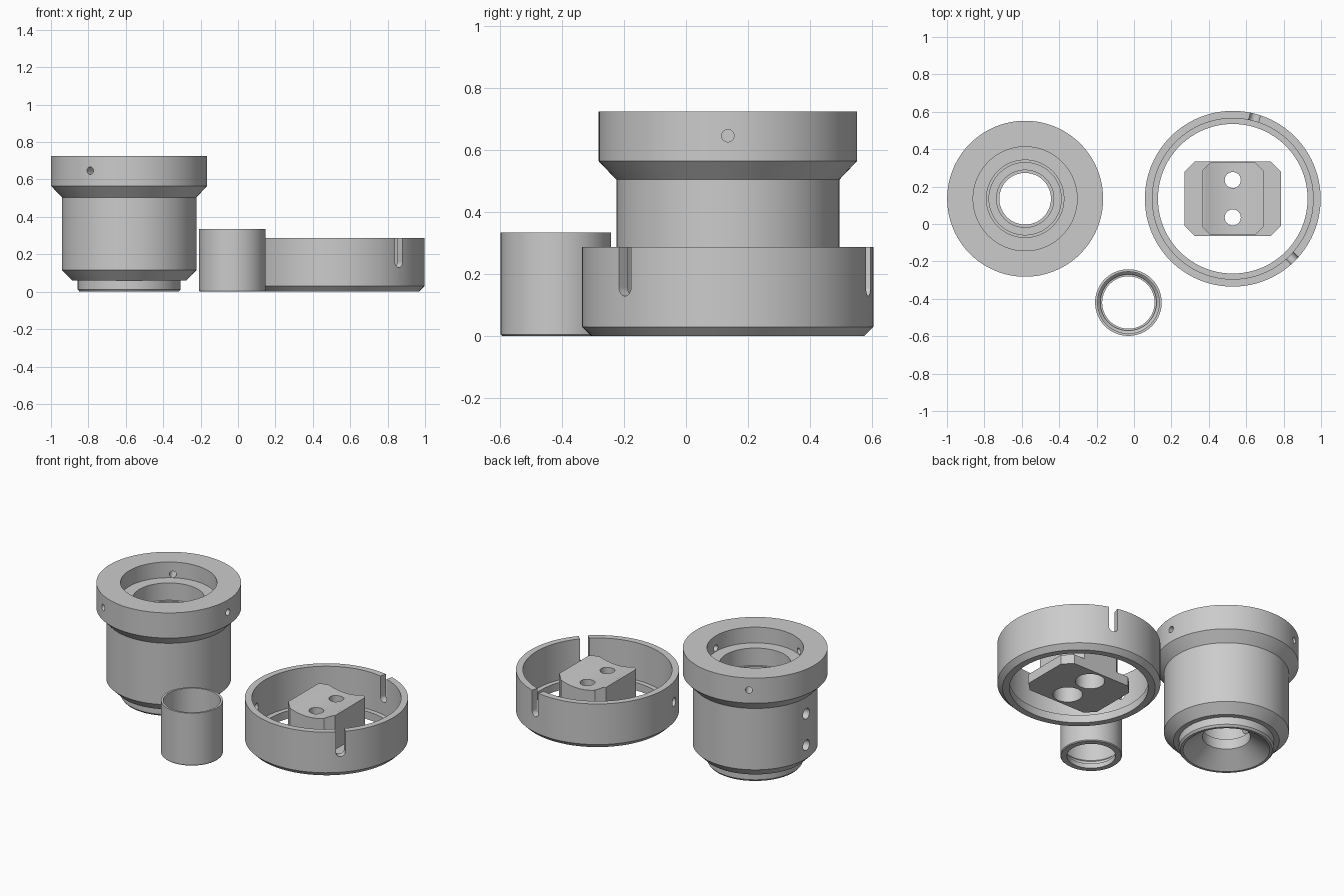
import bpy, bmesh, math
from mathutils import Matrix, Vector

if "Cube" in bpy.data.objects:
    bpy.data.objects.remove(bpy.data.objects["Cube"])

metal = bpy.data.materials.new("grey_metal")
metal.diffuse_color = (0.6, 0.6, 0.6, 1)
metal.use_nodes = True
metal.node_tree.nodes["Principled BSDF"].inputs["Base Color"].default_value = metal.diffuse_color
SEG = 96


def make_object(name, bm):
    bmesh.ops.recalc_face_normals(bm, faces=bm.faces)
    mesh = bpy.data.meshes.new(name)
    bm.to_mesh(mesh)
    bm.free()
    obj = bpy.data.objects.new(name, mesh)
    bpy.context.collection.objects.link(obj)
    return obj


def lathe(name, center, profile):
    """Revolve a closed (radius, z) outline around a vertical axis."""
    bm = bmesh.new()
    rings = []
    for i in range(SEG):
        a = 2 * math.pi * i / SEG
        rings.append([bm.verts.new((center[0] + r * math.cos(a),
                                    center[1] + r * math.sin(a), z)) for r, z in profile])
    n = len(profile)
    for i in range(SEG):
        p, q = rings[i], rings[(i + 1) % SEG]
        for j in range(n):
            k = (j + 1) % n
            bm.faces.new((p[j], q[j], q[k], p[k]))
    return make_object(name, bm)


def rod(start, end, radius, seg=32):
    """Cylinder between two points."""
    start, end = Vector(start), Vector(end)
    d = end - start
    mat = Matrix.Translation((start + end) / 2) @ d.to_track_quat('Z', 'Y').to_matrix().to_4x4()
    bm = bmesh.new()
    bmesh.ops.create_cone(bm, cap_ends=True, segments=seg, radius1=radius,
                          radius2=radius, depth=d.length, matrix=mat)
    return make_object("cutter", bm)


def radial_rod(center, angle, r0, r1, z, radius):
    a = math.radians(angle)
    c, s = math.cos(a), math.sin(a)
    return rod((center[0] + r0 * c, center[1] + r0 * s, z),
               (center[0] + r1 * c, center[1] + r1 * s, z), radius)


def radial_box(center, angle, r0, r1, width, z0, z1):
    mat = (Matrix.Translation((center[0], center[1], 0))
           @ Matrix.Rotation(math.radians(angle), 4, 'Z')
           @ Matrix.Translation(((r0 + r1) / 2, 0, (z0 + z1) / 2))
           @ Matrix.Diagonal((r1 - r0, width, z1 - z0, 1)))
    bm = bmesh.new()
    bmesh.ops.create_cube(bm, size=1, matrix=mat)
    return make_object("cutter", bm)


def octagon_block(name, center, hx, hy, chamfer, z0, z1):
    """Rectangular block with cut corners."""
    c = chamfer
    pts = [(hx, hy - c), (hx - c, hy), (c - hx, hy), (-hx, hy - c),
           (-hx, c - hy), (c - hx, -hy), (hx - c, -hy), (hx, c - hy)]
    bm = bmesh.new()
    face = bm.faces.new([bm.verts.new((center[0] + x, center[1] + y, z0)) for x, y in pts])
    up = bmesh.ops.extrude_face_region(bm, geom=[face])["geom"]
    for v in up:
        if isinstance(v, bmesh.types.BMVert):
            v.co.z = z1
    return make_object(name, bm)


def combine(obj, others, operation='DIFFERENCE'):
    """Apply booleans, then remove the helper objects."""
    for other in others:
        mod = obj.modifiers.new("bool", 'BOOLEAN')
        mod.operation, mod.solver, mod.object = operation, 'EXACT', other
    graph = bpy.context.evaluated_depsgraph_get()
    graph.update()
    mesh = bpy.data.meshes.new_from_object(obj.evaluated_get(graph))
    obj.modifiers.clear()
    obj.data = mesh
    for other in others:
        bpy.data.objects.remove(other)


# Stepped hollow body with flange
BODY = (-0.582, 0.135)
body = lathe("flanged_body", BODY, [
    (0.417, 0.725), (0.417, 0.565), (0.36, 0.505), (0.36, 0.115), (0.305, 0.06),
    (0.275, 0.06), (0.275, 0.012), (0.265, 0), (0.25, 0), (0.138, 0.085),
    (0.138, 0.15), (0.153, 0.15), (0.153, 0.48), (0.193, 0.48), (0.193, 0.515),
    (0.207, 0.515), (0.207, 0.625), (0.278, 0.625), (0.278, 0.725)])
holes = [radial_rod(BODY, a, 0.27, 0.5, 0.647, 0.02) for a in (0, 120, 240)]
holes += [radial_rod(BODY, 180, 0.05, 0.5, z, 0.033) for z in (0.2, 0.4)]
combine(body, holes)

# Slotted ring with inner ledge
RING = (0.528, 0.135)
ring = lathe("slotted_ring", RING, [
    (0.47, 0.288), (0.47, 0.03), (0.44, 0), (0.40, 0),
    (0.40, 0.05), (0.43, 0.05), (0.43, 0.288)])
slots = []
for a in (-45, 75, 195):
    slots.append(radial_rod(RING, a, 0.38, 0.52, 0.157, 0.0275))
    slots.append(radial_box(RING, a, 0.38, 0.52, 0.055, 0.157, 0.35))
combine(ring, slots)

# Saddle block: wide foot, narrower top with a curved seat and two bolt holes
saddle = octagon_block("saddle_block", RING, 0.165, 0.195, 0.045, 0.02, 0.276)
combine(saddle, [rod((RING[0], -0.3, 0.603), (RING[0], 0.6, 0.603), 0.36, 128)])
combine(saddle, [octagon_block("foot", RING, 0.257, 0.2, 0.055, 0, 0.06)], 'UNION')
bolts = []
for dy in (-0.1, 0.1):
    y = RING[1] + dy
    bolts.append(rod((RING[0], y, -0.1), (RING[0], y, 0.4), 0.043))
    bolts.append(rod((RING[0], y, -0.1), (RING[0], y, 0.12), 0.085, 48))
combine(saddle, bolts)

# Plain sleeve
sleeve = lathe("sleeve", (-0.03, -0.42), [
    (0.178, 0.335), (0.178, 0.005), (0.173, 0), (0.14, 0), (0.14, 0.03),
    (0.15, 0.03), (0.15, 0.05), (0.165, 0.065), (0.165, 0.335)])

# Shared material and shading
for obj in (body, ring, saddle, sleeve):
    obj.data.materials.clear()
    obj.data.materials.append(metal)
    for p in obj.data.polygons:
        p.material_index = 0
    bpy.ops.object.select_all(action='DESELECT')
    obj.select_set(True)
    bpy.context.view_layer.objects.active = obj
    bpy.ops.object.shade_smooth_by_angle(angle=math.radians(25))
